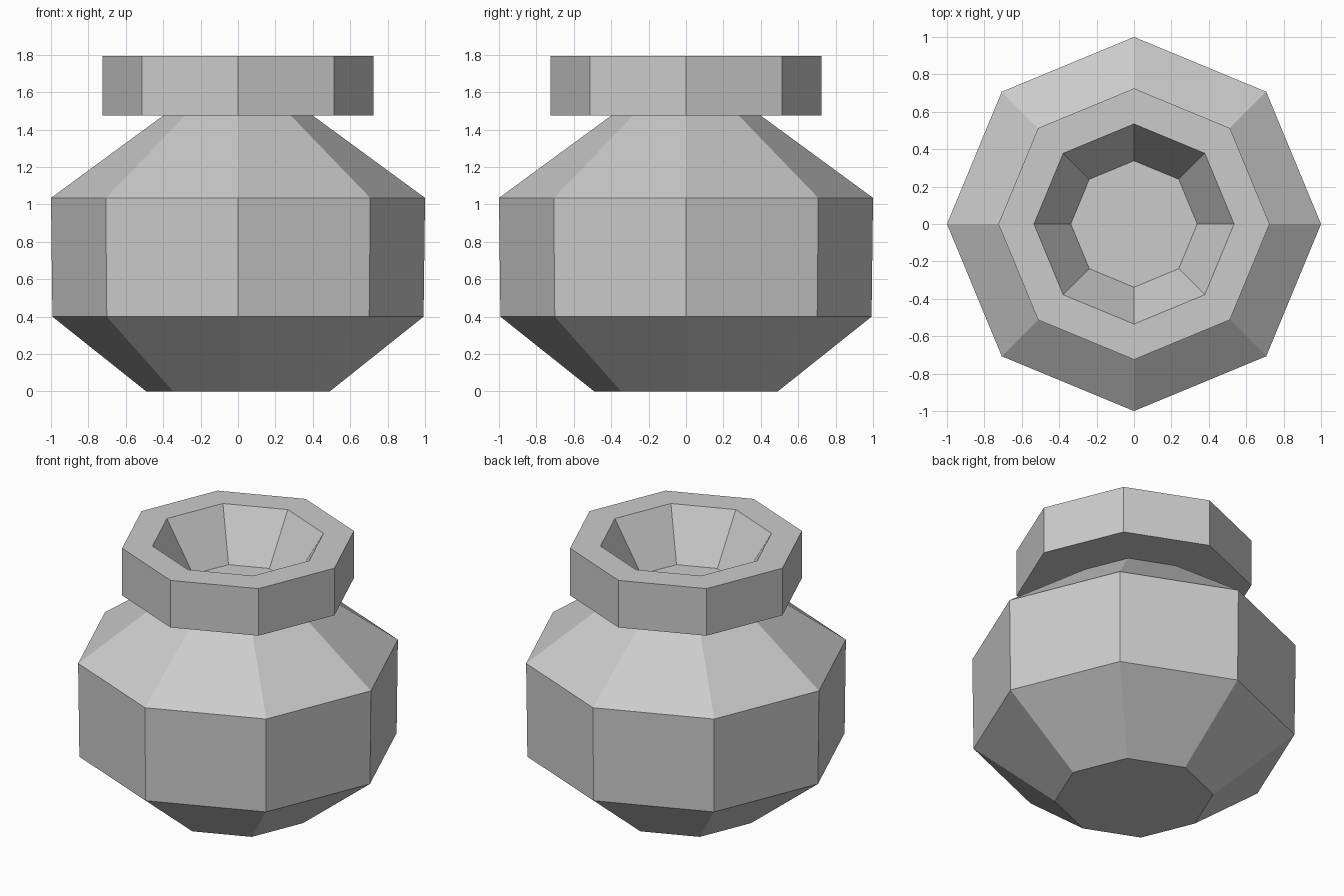
import bpy
import bmesh
from math import cos, sin, tau

SIDES = 8

cube = bpy.data.objects.get("Cube")
if cube:
    bpy.data.objects.remove(cube, do_unlink=True)

# Plain grey clay
clay = bpy.data.materials.new("grey_clay")
clay.use_nodes = True
colour = (0.6, 0.6, 0.6, 1.0)
clay.diffuse_color = colour
clay.node_tree.nodes["Principled BSDF"].inputs["Base Color"].default_value = colour


def turned_part(name, profile, cap_start=True):
    """Turn a (radius, height) profile into a flat-sided shell; the first ring may be capped."""
    bm = bmesh.new()
    rings = [[bm.verts.new((r * cos(tau * i / SIDES), r * sin(tau * i / SIDES), z))
              for i in range(SIDES)] for r, z in profile]
    for low, high in zip(rings, rings[1:]):
        for i in range(SIDES):
            j = (i + 1) % SIDES
            bm.faces.new((low[i], low[j], high[j], high[i]))
    if cap_start:
        bm.faces.new(rings[0][::-1])
    mesh = bpy.data.meshes.new(name)
    bm.to_mesh(mesh)
    bm.free()
    mesh.materials.append(clay)
    obj = bpy.data.objects.new(name, mesh)
    bpy.context.collection.objects.link(obj)
    return obj


# Body: flat foot, flared base, upright belly, sloping shoulder
turned_part("pot_body", [(0.49, 0), (0.992, 0.40), (1.0, 1.035), (0.40, 1.475)])

# Collar: underside, upright rim, flat lip and tapered mouth
turned_part("pot_collar", [(0.40, 1.475), (0.725, 1.475), (0.725, 1.795),
                           (0.535, 1.795), (0.338, 1.47)], cap_start=False)

# Floor closing the mouth
floor = turned_part("mouth_floor", [(0.338, 1.47)])
floor.data.flip_normals()
